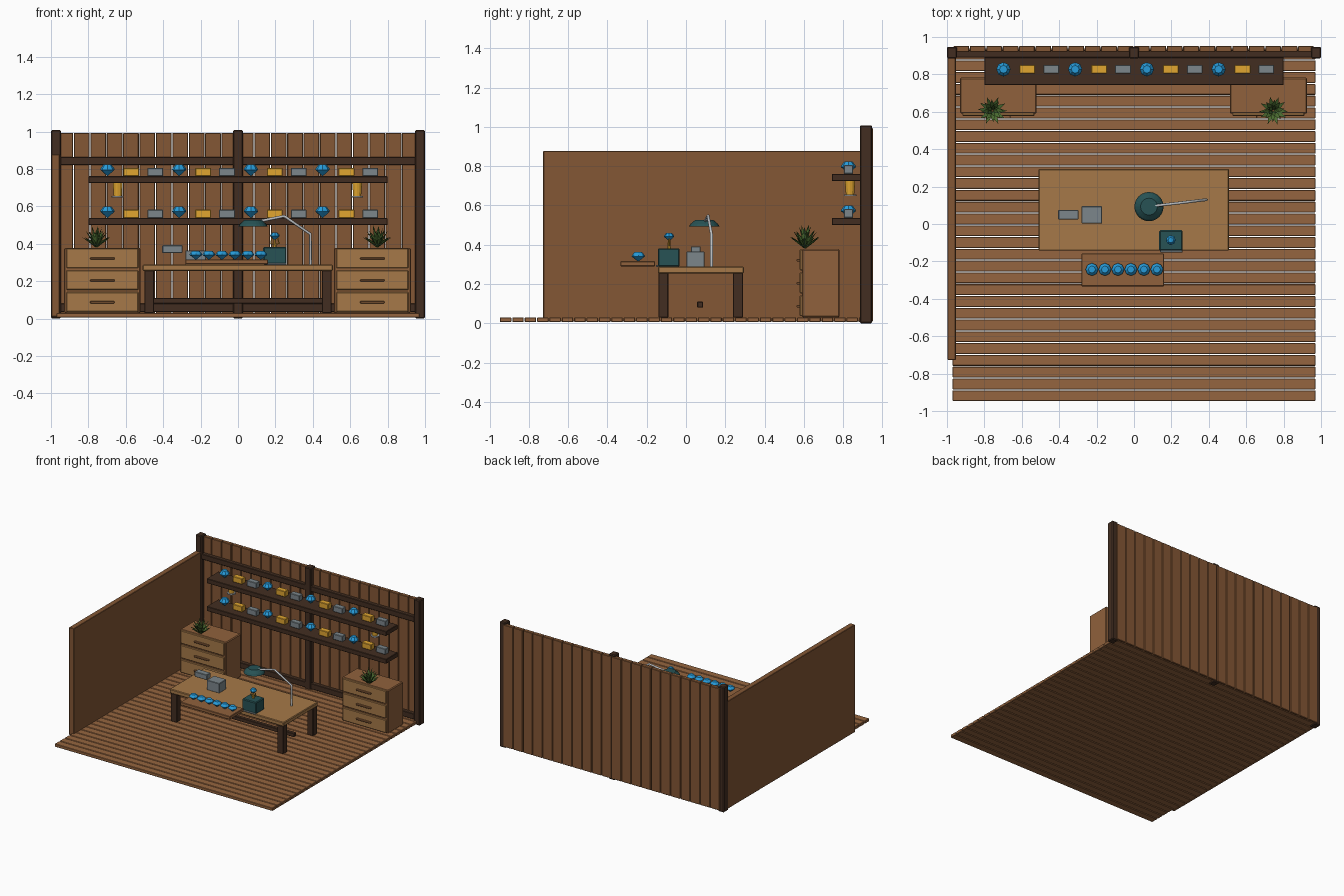
import bpy, bmesh, math, random
from mathutils import Vector

if "Cube" in bpy.data.objects:
    bpy.data.objects.remove(bpy.data.objects["Cube"])

random.seed(4)


def mat(name, r, g, b):
    m = bpy.data.materials.new(name)
    m.diffuse_color = (r, g, b, 1)
    m.use_nodes = True
    m.node_tree.nodes["Principled BSDF"].inputs["Base Color"].default_value = m.diffuse_color
    return m


FLOOR = mat("floor_wood", 0.30, 0.13, 0.05)
WALL = mat("wall_wood", 0.23, 0.095, 0.035)
DARK = mat("dark_wood", 0.055, 0.027, 0.015)
LIGHT = mat("light_wood", 0.38, 0.19, 0.065)
CABINET = mat("cabinet_wood", 0.28, 0.12, 0.045)
BLUE = mat("gem_blue", 0.02, 0.33, 0.70)
GOLD = mat("gold", 0.75, 0.38, 0.03)
GREY = mat("steel", 0.20, 0.24, 0.26)
SILVER = mat("silver", 0.5, 0.52, 0.54)
TEAL = mat("teal", 0.02, 0.085, 0.09)
LEAF = mat("leaf", 0.07, 0.15, 0.03)


def finish(name, bm, m):
    bmesh.ops.recalc_face_normals(bm, faces=bm.faces)
    me = bpy.data.meshes.new(name)
    bm.to_mesh(me)
    bm.free()
    me.materials.append(m)
    ob = bpy.data.objects.new(name, me)
    bpy.context.collection.objects.link(ob)
    return ob


def box(name, x0, x1, y0, y1, z0, z1, m, bevel=0.003):
    bm = bmesh.new()
    bmesh.ops.create_cube(bm, size=1)
    for v in bm.verts:
        v.co = ((x0 + x1) / 2 + v.co.x * (x1 - x0),
                (y0 + y1) / 2 + v.co.y * (y1 - y0),
                (z0 + z1) / 2 + v.co.z * (z1 - z0))
    ob = finish(name, bm, m)
    if bevel:
        mod = ob.modifiers.new("bevel", "BEVEL")
        mod.width, mod.segments = bevel, 1
    return ob


def lathe(name, profile, n, loc, m):
    """Revolve (radius, height) points into a closed n-sided solid."""
    bm = bmesh.new()
    rings = []
    for r, z in profile:
        if r == 0:
            rings.append([bm.verts.new((0, 0, z))] * n)
        else:
            rings.append([bm.verts.new((r * math.cos(2 * math.pi * i / n),
                                        r * math.sin(2 * math.pi * i / n), z)) for i in range(n)])
    for a, b in zip(rings, rings[1:]):
        for i in range(n):
            j = (i + 1) % n
            bm.faces.new(list(dict.fromkeys((a[i], a[j], b[j], b[i]))))
    for ring in (rings[0], rings[-1]):
        if ring[0] is not ring[1]:
            bm.faces.new(ring)
    ob = finish(name, bm, m)
    ob.location = loc
    return ob


def gem(name, x, y, z, r, h):
    lathe(name, [(0, 0), (r, h * 0.55), (r * 0.95, h * 0.68), (r * 0.55, h)], 8, (x, y, z), BLUE)


def rod(name, pts, r, m):
    cu = bpy.data.curves.new(name, "CURVE")
    cu.dimensions = "3D"
    cu.bevel_depth, cu.bevel_resolution, cu.use_fill_caps = r, 1, True
    sp = cu.splines.new("POLY")
    sp.points.add(len(pts) - 1)
    for p, c in zip(sp.points, pts):
        p.co = (*c, 1)
    cu.materials.append(m)
    ob = bpy.data.objects.new(name, cu)
    bpy.context.collection.objects.link(ob)


def plant(name, x, y, z):
    bm = bmesh.new()
    # rings of pointed leaves: count, reach, rise
    for count, reach, rise in ((10, 0.078, 0.06), (8, 0.06, 0.09), (5, 0.03, 0.115)):
        for i in range(count):
            a = 2 * math.pi * i / count + reach * 40 + random.uniform(-0.15, 0.15)
            d = Vector((math.cos(a), math.sin(a), 0))
            s = Vector((-d.y, d.x, 0)) * 0.012
            up = Vector((0, 0, 1))
            base = bm.verts.new(d * 0.004)
            mid = d * reach * 0.5 + up * rise * 0.6
            left, right = bm.verts.new(mid + s), bm.verts.new(mid - s)
            spine = bm.verts.new(mid - up * 0.006 + d * 0.004)
            tip = bm.verts.new(d * reach + up * rise * random.uniform(0.9, 1.05))
            for f in ((base, spine, left), (base, right, spine), (left, spine, tip),
                      (spine, right, tip), (base, left, right), (left, tip, right)):
                bm.faces.new(f)
    finish(name, bm, LEAF).location = (x, y, z)


# floor planks
N = 30
pitch = 1.89 / N
for i in range(N):
    y = -0.947 + i * pitch
    box("floor_plank", -0.97, 0.97, y, y + pitch - 0.005, 0.006, 0.03, FLOOR)

# back wall planks, posts and rails
N = 22
pitch = 1.93 / N
for i in range(N):
    x = -0.965 + i * pitch
    box("wall_plank", x, x + pitch - 0.004, 0.92, 0.952, 0.01, 0.993, WALL)
for x in (-0.973, 0, 0.973):
    box("wall_post", x - 0.027, x + 0.027, 0.885, 0.947, 0, 1.008, DARK, 0.006)
box("upper_rail", -0.95, 0.95, 0.89, 0.93, 0.82, 0.863, DARK)
box("lower_rail", -0.95, 0.95, 0.89, 0.93, 0.035, 0.08, DARK)

# solid side wall
box("side_wall", -0.997, -0.953, -0.727, 0.9, 0.01, 0.877, WALL)

# shelves with gems and small boxes
for z in (0.50, 0.724):
    box("shelf", -0.80, 0.80, 0.742, 0.89, z, z + 0.037, DARK)
    top = z + 0.037
    for i in range(12):
        x = -0.698 + i * 0.1278
        if i % 3 == 0:
            gem("shelf_gem", x, 0.827, top, 0.038, 0.062)
        else:
            box("shelf_box", x - 0.042, x + 0.042, 0.805, 0.85, top, top + 0.045,
                GOLD if i % 3 == 1 else GREY)

# hanging lanterns
for x in (-0.643, 0.637):
    lathe("lantern_glass", [(0.021, 0), (0.027, 0.075)], 12, (x, 0.835, 0.655), GOLD)
    lathe("lantern_base", [(0.032, 0), (0.032, 0.009)], 12, (x, 0.835, 0.647), SILVER)

# drawer cabinets with plants
for x0, x1, px in ((-0.93, -0.52, -0.757), (0.512, 0.925, 0.745)):
    box("cabinet", x0, x1, 0.59, 0.782, 0.03, 0.377, CABINET, 0.006)
    cx = (x0 + x1) / 2
    for k in range(3):
        z = 0.036 + k * 0.117
        box("drawer_front", cx - 0.193, cx + 0.193, 0.578, 0.6, z, z + 0.105, LIGHT, 0.004)
        box("drawer_handle", cx - 0.065, cx + 0.065, 0.563, 0.58, z + 0.045, z + 0.057, CABINET)
    plant("plant", px, 0.606, 0.38)

# work table
box("table_top", -0.51, 0.507, -0.143, 0.295, 0.254, 0.288, LIGHT, 0.005)
for x in (-0.475, 0.475):
    for y in (-0.115, 0.265):
        box("table_leg", x - 0.026, x + 0.026, y - 0.025, y + 0.025, 0.03, 0.256, DARK)
box("table_stretcher", -0.46, 0.46, 0.057, 0.087, 0.08, 0.11, DARK)

# pulled-out tray with gems
box("gem_tray", -0.28, 0.16, -0.333, -0.157, 0.29, 0.316, CABINET)
for i in range(6):
    gem("tray_gem", -0.225 + i * 0.0695, -0.243, 0.314, 0.034, 0.048)

# teal tool block with gem holder
box("tool_block", 0.135, 0.26, -0.143, -0.033, 0.287, 0.382, TEAL, 0.006)
box("tool_plate", 0.14, 0.26, -0.153, -0.14, 0.287, 0.297, GREY)
lathe("holder_stem", [(0.009, 0), (0.006, 0.045)], 8, (0.197, -0.086, 0.38), GOLD)
for s in (-1, 1):
    rod("holder_prong", [(0.197, -0.086, 0.393), (0.197 + s * 0.022, -0.086, 0.402),
                         (0.197 + s * 0.016, -0.086, 0.43)], 0.004, GOLD)
gem("holder_gem", 0.197, -0.086, 0.418, 0.026, 0.042)

# steel boxes
box("anvil_block", -0.28, -0.17, 0.003, 0.095, 0.286, 0.365, GREY)
box("anvil_slab", -0.405, -0.297, 0.025, 0.075, 0.35, 0.392, GREY)

# desk lamp
rod("lamp_arm", [(0.387, 0.13, 0.288), (0.387, 0.13, 0.452),
                 (0.247, 0.113, 0.547), (0.09, 0.095, 0.515)], 0.008, SILVER)
lathe("lamp_shade", [(0.078, 0), (0.07, 0.014), (0.045, 0.035)], 24, (0.08, 0.093, 0.492), TEAL)
